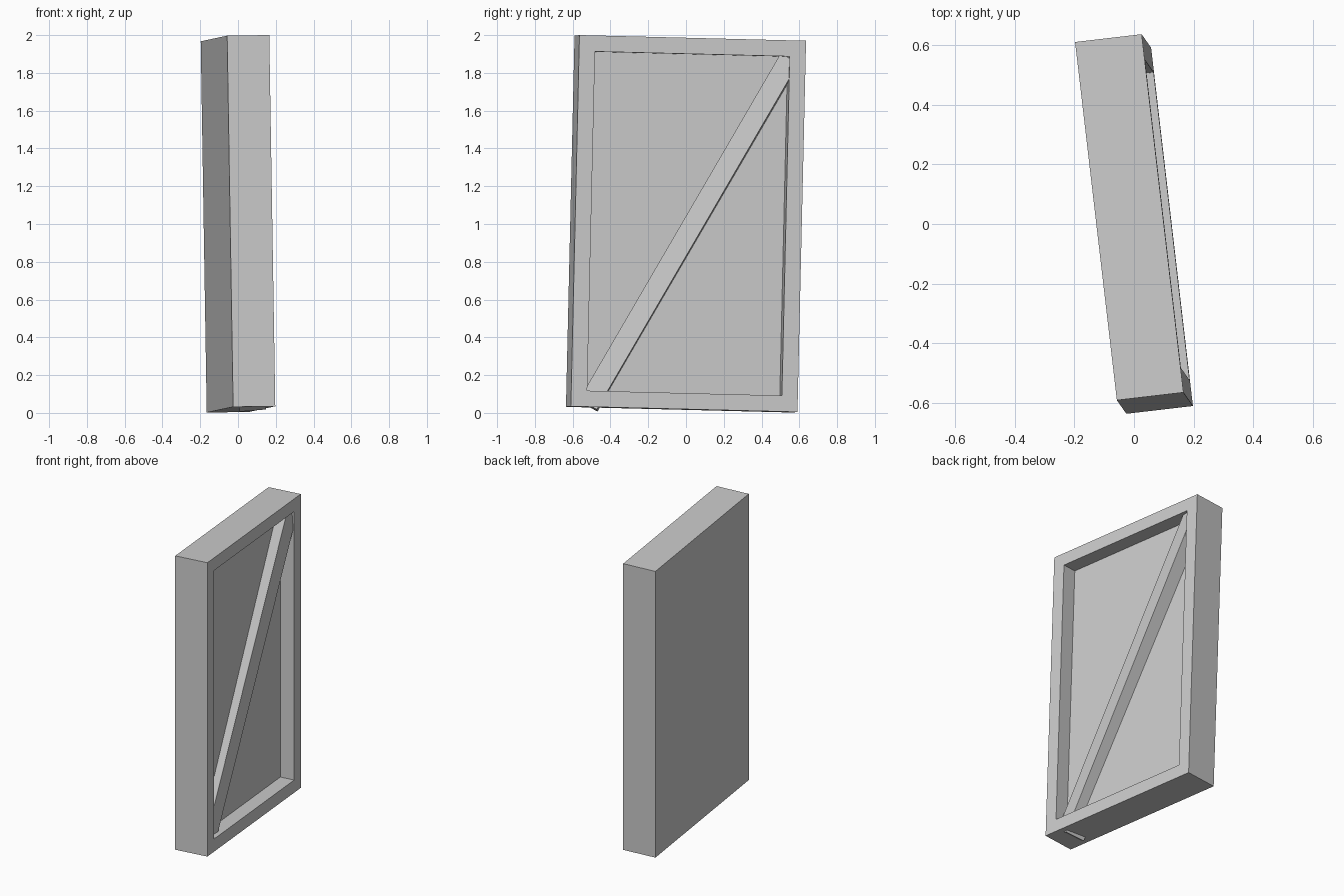
import bpy
import bmesh
from mathutils import Matrix, Vector

old = bpy.data.objects.get("Cube")
if old:
    bpy.data.objects.remove(old, do_unlink=True)

# Single plain grey
GREY = (0.6, 0.6, 0.6, 1.0)
grey = bpy.data.materials.new("plain_grey")
grey.use_nodes = True
grey.diffuse_color = GREY
grey.node_tree.nodes["Principled BSDF"].inputs["Base Color"].default_value = GREY


def frame_matrix(x_axis, z_axis, origin):
    """Orthonormal placement from a main axis, a rough normal and an origin."""
    x = x_axis.normalized()
    y = z_axis.cross(x).normalized()
    z = x.cross(y)
    return Matrix.Translation(origin) @ Matrix((x, y, z)).transposed().to_4x4()


def make_box(name, size, matrix, edit=None):
    bm = bmesh.new()
    bmesh.ops.create_cube(bm, size=1.0)
    bmesh.ops.scale(bm, vec=size, verts=bm.verts)
    if edit:
        edit(bm)
    mesh = bpy.data.meshes.new(name)
    bm.to_mesh(mesh)
    bm.free()
    mesh.materials.append(grey)
    obj = bpy.data.objects.new(name, mesh)
    obj.matrix_world = matrix
    bpy.context.collection.objects.link(obj)
    return obj


BORDER, DEPTH = 0.12, 0.097
WIDTH, HEIGHT, THICK = 1.208, 1.966, 0.2245


# Sunken panel inside a raised border, on the +z face of the slab
def sink_panel(bm):
    bm.normal_update()
    face = max(bm.faces, key=lambda f: f.normal.z)
    bmesh.ops.inset_region(bm, faces=[face], thickness=BORDER)
    bmesh.ops.inset_region(bm, faces=[face], thickness=0.0, depth=-DEPTH)


# Leaning slab: local x is width, y is height, z is thickness
slab_matrix = frame_matrix(Vector((-0.14, 1.2, -0.03)),
                           Vector((0.223, 0.026, 0.003)),
                           Vector((0, 0, 1.001)))
make_box("door_slab", (WIDTH, HEIGHT, THICK), slab_matrix, sink_panel)

# Diagonal brace, slightly rolled, its lower corner poking out underneath
along = Vector((0.484, 0.875, 0))
across = Vector((0.875, -0.484, 0))
out = Vector((0, 0, 1))
brace_matrix = frame_matrix(along + out * 0.0125,
                            out - across * 0.16,
                            along * -0.032 + across * 0.036 + out * 0.015)
make_box("diagonal_brace", (2.124, 0.107, 0.14), slab_matrix @ brace_matrix)
